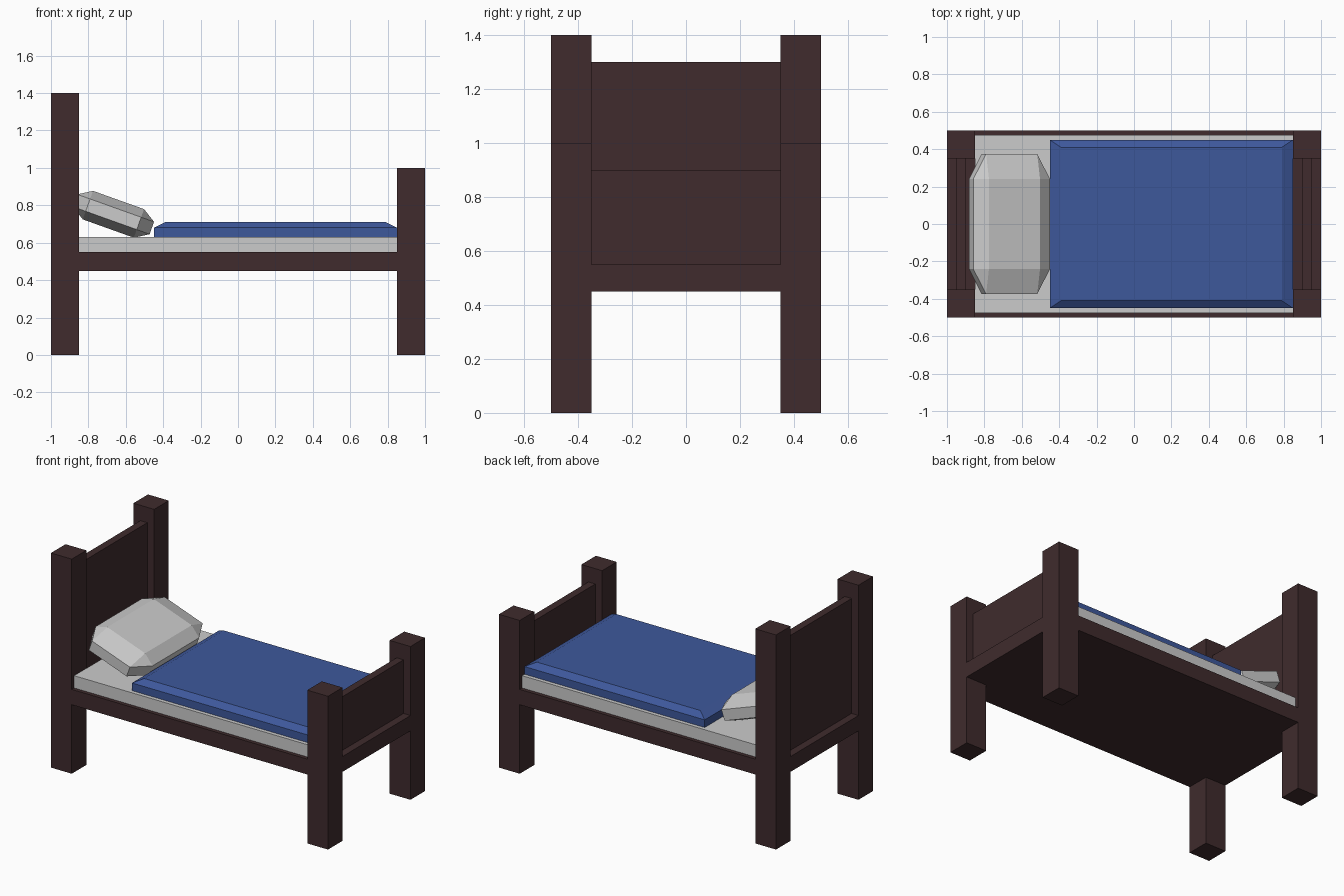
import bpy, bmesh
from math import radians
from itertools import product
from mathutils import Matrix, Vector

if "Cube" in bpy.data.objects:
    bpy.data.objects.remove(bpy.data.objects["Cube"])


def material(name, rgb):
    m = bpy.data.materials.new(name)
    m.diffuse_color = (*rgb, 1)
    m.use_nodes = True
    m.node_tree.nodes["Principled BSDF"].inputs["Base Color"].default_value = m.diffuse_color
    return m


def finish(bm, name, mat=None):
    bmesh.ops.recalc_face_normals(bm, faces=bm.faces)
    mesh = bpy.data.meshes.new(name)
    bm.to_mesh(mesh)
    bm.free()
    obj = bpy.data.objects.new(name, mesh)
    bpy.context.collection.objects.link(obj)
    if mat:
        mesh.materials.append(mat)
    return obj


def hull(points, name, mat=None):
    bm = bmesh.new()
    for p in points:
        bm.verts.new(p)
    bmesh.ops.convex_hull(bm, input=bm.verts[:])
    bmesh.ops.dissolve_limit(bm, angle_limit=radians(1), verts=bm.verts[:], edges=bm.edges[:])
    return finish(bm, name, mat)


def box_points(x0, x1, hy, z0, z1):
    return list(product((x0, x1), (-hy, hy), (z0, z1)))


wood = material("dark_wood", (0.05, 0.024, 0.026))
blue = material("blue_cloth", (0.048, 0.098, 0.33))

# Bed frame: one watertight shell, made from a coarse cell layout
XS = [-1, -0.95, -0.9, -0.85, 0.85, 0.9, 0.95, 1]
YS = [-0.5, -0.35, 0.35, 0.5]
ZS = [0, 0.45, 0.55, 0.9, 1.0, 1.3, 1.4]


def solid(i, j, k):
    if not (0 <= i < 7 and 0 <= j < 3 and 0 <= k < 6):
        return False
    head, foot = i < 3, i > 3
    top = 0.55                                   # base slab
    bottom = 0.45
    if (head or foot) and j != 1:                # corner posts
        bottom, top = 0, 1.4 if head else 1.0
    elif i in (1, 5):                            # head and foot panels
        top = 1.3 if head else 0.9
    return ZS[k] >= bottom and ZS[k + 1] <= top


bm = bmesh.new()
axes = (XS, YS, ZS)
for cell in product(range(7), range(3), range(6)):
    if not solid(*cell):
        continue
    for a, side in product(range(3), (0, 1)):
        near = list(cell)
        near[a] += 1 if side else -1
        if solid(*near):
            continue
        b, c = (a + 1) % 3, (a + 2) % 3
        corners = []
        for u, v in ((0, 0), (1, 0), (1, 1), (0, 1)):
            p = [0, 0, 0]
            p[a] = axes[a][cell[a] + side]
            p[b] = axes[b][cell[b] + u]
            p[c] = axes[c][cell[c] + v]
            corners.append(bm.verts.new(p))
        bm.faces.new(corners)
bmesh.ops.remove_doubles(bm, verts=bm.verts[:], dist=1e-4)
bmesh.ops.recalc_face_normals(bm, faces=bm.faces)
bmesh.ops.dissolve_limit(bm, angle_limit=radians(1), verts=bm.verts[:], edges=bm.edges[:])
finish(bm, "bed_frame", wood)

# Mattress
hull(box_points(-0.85, 0.85, 0.475, 0.55, 0.63), "mattress")

# Blanket with sloped top edges
hull(box_points(-0.45, 0.85, 0.45, 0.63, 0.68)
     + [(x, y, 0.71) for x in (-0.39, 0.79) for y in (-0.41, 0.41)], "blanket", blue)

# Pillow: chamfered block leaning on the headboard
place = Matrix.Translation((-0.666, 0, 0.752)) @ Matrix.Rotation(radians(19.7), 4, 'Y')
points = []
for half in ((0.145, 0.24, 0.081), (0.145, 0.375, 0.035), (0.218, 0.24, 0.035)):
    for s in product((-1, 1), repeat=3):
        points.append(place @ Vector(h * k for h, k in zip(half, s)))
hull(points, "pillow")
